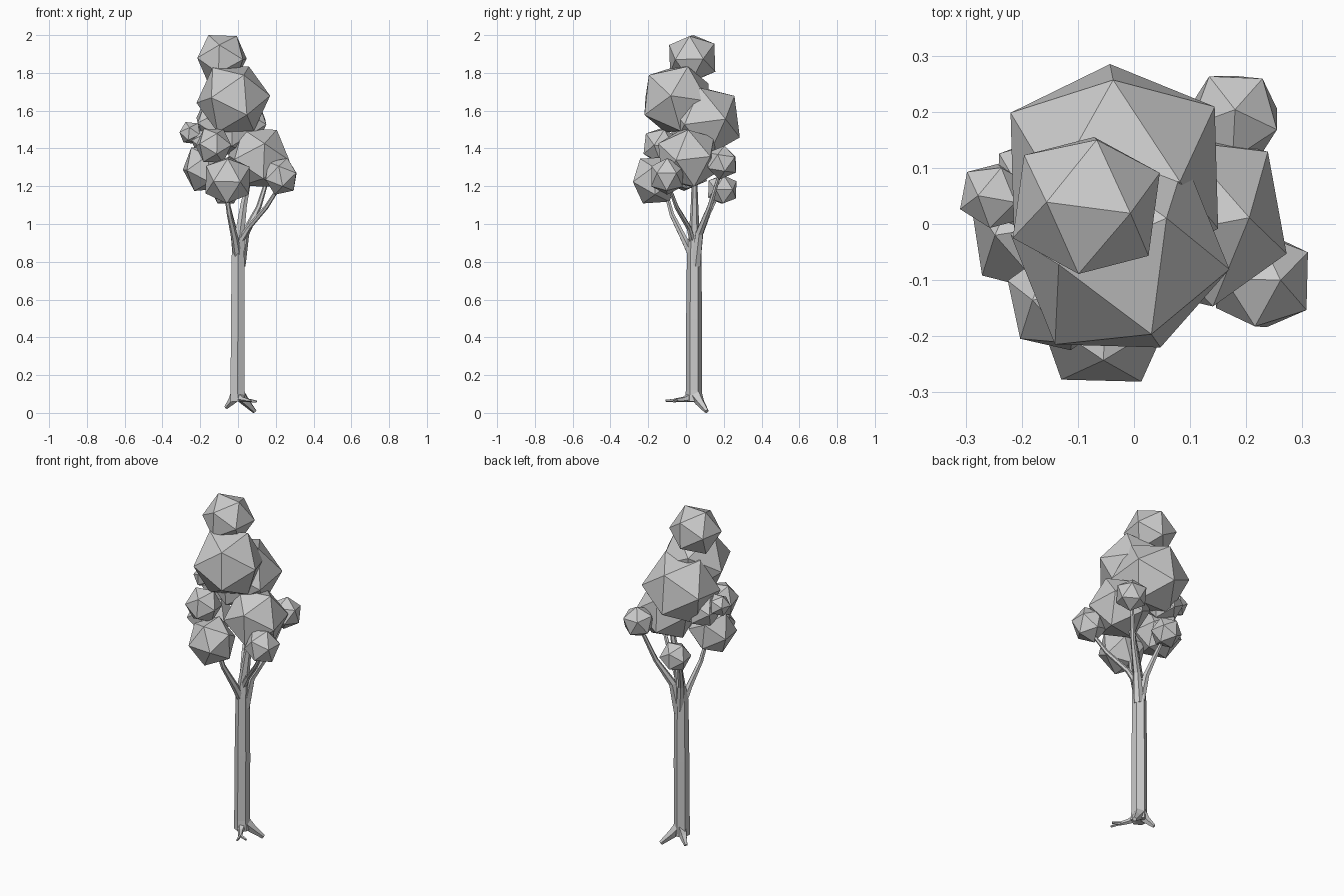
import bpy, bmesh, math, random
from mathutils import Vector, Euler

random.seed(11)


def finish(name, bm):
    bmesh.ops.recalc_face_normals(bm, faces=bm.faces)
    me = bpy.data.meshes.new(name)
    bm.to_mesh(me)
    bm.free()
    ob = bpy.data.objects.new(name, me)
    bpy.context.collection.objects.link(ob)
    return ob


def tube(name, pts, sides=6, phase=0):
    """Faceted limb through (x, y, z, radius) points, capped at both ends."""
    bm = bmesh.new()
    p = [Vector(q[:3]) for q in pts]
    rings = []
    for i, q in enumerate(pts):
        d = (p[min(i + 1, len(p) - 1)] - p[max(i - 1, 0)]).normalized()
        rot = Vector((0, 0, 1)).rotation_difference(d)
        ring = []
        for k in range(sides):
            a = 2 * math.pi * k / sides + phase
            ring.append(bm.verts.new(p[i] + rot @ Vector((q[3] * math.cos(a), q[3] * math.sin(a), 0))))
        rings.append(ring)
    for a, b in zip(rings, rings[1:]):
        for k in range(sides):
            n = (k + 1) % sides
            bm.faces.new((a[k], a[n], b[n], b[k]))
    bm.faces.new(rings[0])
    bm.faces.new(rings[-1])
    return finish(name, bm)


AXES = [Vector((1, 0, 0)), Vector((0, 1, 0)), Vector((0, 0, 1)), Vector((1, 1, 0)).normalized()]


def leaf_clump(name, c, half):
    """Icosahedron turned to suit its half widths along x, y, z (and the x+y diagonal)."""
    bm = bmesh.new()
    bmesh.ops.create_icosphere(bm, subdivisions=1, radius=1)
    base = [v.co.copy() for v in bm.verts]
    best = None
    for _ in range(300):
        rot = Euler([random.uniform(0, 6.28) for _ in range(3)]).to_matrix()
        co = [rot @ b for b in base]
        ext = [max(q.dot(a) for q in co) for a in AXES[:len(half)]]
        size = sum(half) / sum(ext)
        err = sum((e * size - h) ** 2 for e, h in zip(ext, half))
        if best is None or err < best[0]:
            best = (err, co, ext)
    for v, q in zip(bm.verts, best[1]):
        v.co = Vector([c[i] + q[i] * half[i] / best[2][i] for i in range(3)])
    return finish(name, bm)


# Foliage: centre, half sizes
clumps = {
    "crown_top": ((-0.085, 0.033, 1.877), (0.131, 0.122, 0.123, 0.135)),
    "crown_upper": ((-0.025, -0.05, 1.66), (0.195, 0.17, 0.174, 0.203)),
    "crown_back": ((-0.035, 0.095, 1.545), (0.185, 0.19, 0.18, 0.205)),
    "crown_right": ((0.11, 0.01, 1.35), (0.162, 0.157, 0.152, 0.19)),
    "crown_front": ((-0.055, -0.165, 1.232), (0.117, 0.116, 0.123, 0.142)),
    "crown_left": ((-0.172, -0.005, 1.295), (0.12, 0.115, 0.12, 0.135)),
    "crown_front_left": ((-0.13, -0.135, 1.415), (0.095, 0.09, 0.09, 0.103)),
    "crown_inner_left": ((-0.15, 0.065, 1.44), (0.095, 0.095, 0.095)),
    "tuft_left": ((-0.25, 0.05, 1.482), (0.06, 0.057, 0.058)),
    "tuft_right": ((0.228, -0.1, 1.252), (0.082, 0.084, 0.097, 0.1)),
    "tuft_back_right": ((0.178, 0.19, 1.325), (0.077, 0.074, 0.09)),
    "tuft_back": ((-0.065, 0.192, 1.183), (0.078, 0.075, 0.074, 0.09)),
}
for name, (c, h) in clumps.items():
    leaf_clump(name, c, h)

# Trunk
tube("trunk", [(0, 0.042, 0.06, 0.046), (-0.002, 0.042, 0.12, 0.043), (-0.001, 0.043, 0.5, 0.042),
               (0, 0.043, 0.85, 0.038), (0.012, 0.044, 0.97, 0.027), (0.03, 0.045, 1.1, 0.02),
               (0.06, 0.045, 1.25, 0.014)], 6, math.pi / 6)

# Branches
branches = {
    "branch_front": [(-0.002, 0.035, 0.83, 0.024), (-0.016, -0.01, 0.92, 0.019),
                     (-0.045, -0.075, 1.05, 0.014), (-0.065, -0.11, 1.18, 0.011)],
    "branch_back": [(0, 0.055, 0.8, 0.026), (-0.02, 0.075, 0.95, 0.019),
                    (-0.045, 0.12, 1.06, 0.014), (-0.065, 0.17, 1.16, 0.01)],
    "branch_back_right": [(0.01, 0.05, 0.78, 0.03), (0.038, 0.07, 0.95, 0.022),
                          (0.11, 0.125, 1.09, 0.014), (0.165, 0.18, 1.27, 0.01)],
    "branch_right": [(0.012, 0.035, 0.91, 0.018), (0.055, 0.015, 0.98, 0.014),
                     (0.15, -0.05, 1.09, 0.012), (0.22, -0.09, 1.2, 0.009)],
}
for name, pts in branches.items():
    tube(name, pts)

# Roots
roots = {
    "root_right": [(0.005, 0.05, 0.1, 0.036), (0.04, 0.072, 0.06, 0.025), (0.088, 0.11, 0.008, 0.012)],
    "root_left": [(-0.005, 0.05, 0.1, 0.036), (-0.03, 0.068, 0.065, 0.022), (-0.064, 0.092, 0.028, 0.01)],
    "root_front": [(0.005, 0.03, 0.085, 0.026), (0.025, -0.01, 0.072, 0.015), (0.055, -0.06, 0.066, 0.01)],
    "root_fork_right": [(0.05, -0.05, 0.067, 0.01), (0.098, -0.065, 0.06, 0.006)],
    "root_fork_front": [(0.05, -0.05, 0.067, 0.01), (0.07, -0.108, 0.065, 0.006)],
}
for name, pts in roots.items():
    tube(name, pts, 5)
